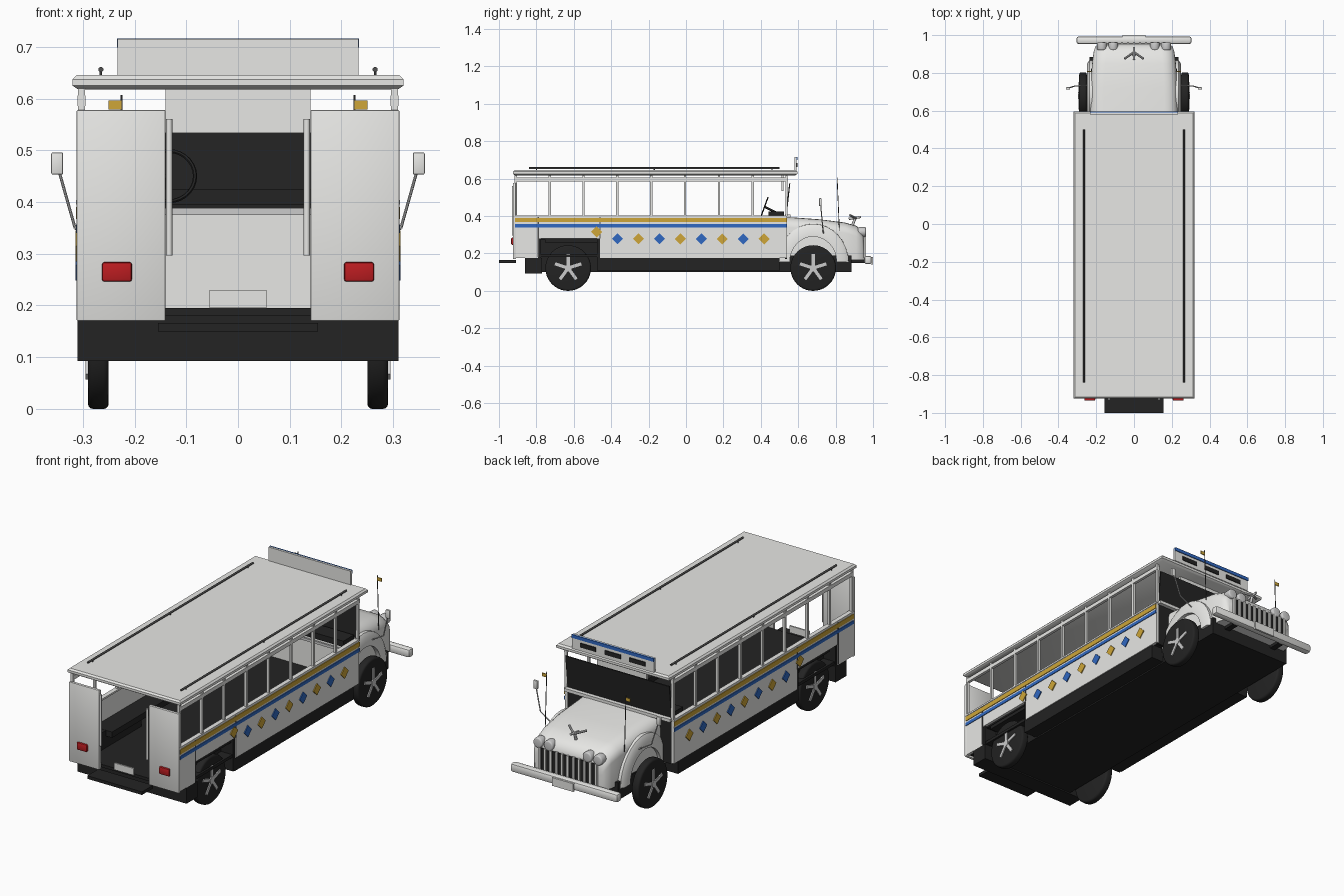
import bpy, bmesh, math
from mathutils import Vector, Matrix

cube = bpy.data.objects.get("Cube")
if cube:
    bpy.data.objects.remove(cube)


def material(name, r, g, b):
    m = bpy.data.materials.new(name)
    m.use_nodes = True
    m.diffuse_color = (r, g, b, 1)
    m.node_tree.nodes["Principled BSDF"].inputs["Base Color"].default_value = (r, g, b, 1)
    return m


WHITE = material("off_white", .8, .8, .78)
BLACK = material("black", .017, .017, .017)
GOLD = material("gold", .62, .38, .04)
BLUE = material("blue", .03, .14, .54)
RED = material("red", .5, .012, .015)
CHROME = material("chrome", .6, .6, .6)
DARK = material("dark_grey", .08, .08, .08)


def finish(name, bm, mat, smooth=False):
    bmesh.ops.recalc_face_normals(bm, faces=bm.faces)
    me = bpy.data.meshes.new(name)
    bm.to_mesh(me)
    bm.free()
    me.materials.append(mat)
    ob = bpy.data.objects.new(name, me)
    bpy.context.collection.objects.link(ob)
    if smooth:
        bpy.ops.object.select_all(action='DESELECT')
        ob.select_set(True)
        bpy.context.view_layer.objects.active = ob
        bpy.ops.object.shade_smooth_by_angle(angle=math.radians(40))
    return ob


def box(name, x, y, z, mat, bevel=0, rot=None):
    """Box from (min, max) ranges on each axis."""
    c = Vector([sum(r) / 2 for r in (x, y, z)])
    size = [abs(r[1] - r[0]) for r in (x, y, z)]
    bm = bmesh.new()
    bmesh.ops.create_cube(bm, size=1)
    bmesh.ops.scale(bm, vec=size, verts=bm.verts)
    if bevel:
        bmesh.ops.bevel(bm, geom=bm.edges[:], offset=bevel, segments=2, affect='EDGES', profile=.5)
    if rot:
        bmesh.ops.rotate(bm, matrix=rot, verts=bm.verts)
    bmesh.ops.translate(bm, vec=c, verts=bm.verts)
    return finish(name, bm, mat, bool(bevel))


def rod(name, a, b, r, mat, seg=12, bevel=0):
    a, b = Vector(a), Vector(b)
    bm = bmesh.new()
    bmesh.ops.create_cone(bm, cap_ends=True, segments=seg, radius1=r, radius2=r, depth=(b - a).length)
    if bevel:
        rims = [e for e in bm.edges if abs(e.verts[0].co.z - e.verts[1].co.z) < .001]
        bmesh.ops.bevel(bm, geom=rims, offset=bevel, segments=3, affect='EDGES', profile=.5)
    q = (b - a).to_track_quat('Z', 'Y').to_matrix().to_4x4()
    bmesh.ops.transform(bm, matrix=Matrix.Translation((a + b) / 2) @ q, verts=bm.verts)
    return finish(name, bm, mat, True)


def loft(name, rings, mat):
    bm = bmesh.new()
    loops = [[bm.verts.new(p) for p in ring] for ring in rings]
    n = len(loops[0])
    for a, b in zip(loops, loops[1:]):
        for i in range(n):
            bm.faces.new((a[i], a[(i + 1) % n], b[(i + 1) % n], b[i]))
    bm.faces.new(loops[0])
    bm.faces.new(loops[-1])
    return finish(name, bm, mat, True)


def sided(s, a, b):
    return (s * a, s * b)


# Chassis, floor and step
box("chassis", (-.235, .235), (-.86, .885), (.1, .19), BLACK)
box("rear_chassis_flaps", (-.31, .31), (-.86, -.77), (.093, .175), BLACK)
box("middle_skirt", (-.305, .305), (-.46, .5), (.107, .18), BLACK)
box("floor", (-.3, .3), (-.91, .53), (.18, .195), BLACK)
box("rear_step", (-.155, .155), (-1, -.91), (.15, .166), BLACK)
box("rear_plate", (-.055, .055), (-.925, -.917), (.195, .23), WHITE)

# Front bulkhead, windscreen and dashboard
box("bulkhead", (-.3, .3), (.528, .54), (.17, .4), BLACK)
box("inner_bulkhead", (-.29, .29), (.515, .528), (.195, .375), WHITE)
box("dashboard", (-.29, .29), (.44, .525), (.395, .425), BLACK)
box("dashboard_trim", (-.29, .29), (.43, .44), (.375, .388), CHROME)
box("windscreen", (-.295, .295), (.542, .548), (.4, .575), BLACK, rot=Matrix.Rotation(-.11, 3, 'X'))
box("screen_header", (-.14, .14), (.51, .522), (.533, .622), WHITE)
box("cowl", (-.3, .3), (.53, .56), (.392, .408), WHITE)

# Steering wheel
bpy.ops.mesh.primitive_torus_add(location=(-.135, .42, .45), rotation=(math.radians(70), 0, 0),
                                 major_radius=.052, minor_radius=.004, major_segments=28, minor_segments=6)
wheel = bpy.context.object
wheel.name = "steering_wheel"
wheel.data.materials.append(BLACK)
rod("steering_column", (-.135, .42, .45), (-.135, .5, .41), .006, BLACK)

# Roof with tapered rim
roof_rings = []
for grow, z in ((-.012, .617), (0, .625), (0, .637), (-.008, .645)):
    w, y0, y1 = .32 + grow, -.925 - grow, .595 + grow
    roof_rings.append([(-w, y0, z), (w, y0, z), (w, y1, z), (-w, y1, z)])
loft("roof", roof_rings, WHITE)

# Destination board above the windscreen
box("sign_board", (-.233, .233), (.58, .592), (.643, .715), WHITE)
box("sign_blue_band", (-.234, .234), (.59, .596), (.699, .716), BLUE)
for x in (-.14, 0, .14):
    box("sign_window", (x - .045, x + .045), (.59, .596), (.662, .684), BLACK)

posts = [-.91 + i * .181 for i in range(9)]
for s in (-1, 1):
    # Side walls, window rail and posts
    box("side_wall", sided(s, .295, .31), (-.46, .54), (.175, .4), WHITE)
    box("side_wall_over_wheel", sided(s, .295, .31), (-.79, -.46), (.28, .4), WHITE)
    box("rear_side_wall", sided(s, .295, .31), (-.92, -.79), (.175, .4), WHITE)
    box("window_sill", sided(s, .29, .313), (-.92, .54), (.395, .404), WHITE)
    box("window_rail", sided(s, .295, .31), (-.915, .545), (.586, .606), WHITE)
    for y in posts:
        box("window_post", sided(s, .296, .309), (y - .006, y + .006), (.4, .622), WHITE)
    for y, z in ((-.79, .18), (-.46, .28)):
        box("panel_seam", sided(s, .31, .312), (y - .003, y + .003), (z, .4), DARK)
    # Recess around the rear wheel
    box("wheel_recess_top", sided(s, .235, .296), (-.79, -.46), (.272, .284), BLACK)
    box("wheel_recess_back", sided(s, .225, .237), (-.79, -.46), (.1, .284), BLACK)
    box("wheel_recess_rear", sided(s, .235, .305), (-.795, -.775), (.11, .283), BLACK)
    box("wheel_recess_front", sided(s, .235, .305), (-.475, -.458), (.11, .283), BLACK)
    box("bench", sided(s, .19, .293), (-.75, .3), (.255, .285), BLACK)

    # Painted stripes and diamonds
    box("gold_stripe", sided(s, .309, .3135), (-.915, .54), (.367, .39), GOLD)
    box("blue_stripe", sided(s, .309, .3135), (-.915, .54), (.34, .357), BLUE)
    turn = Matrix.Rotation(math.pi / 4, 3, 'X')
    for i in range(9):
        y, z = (-.478 + i * .112, .278 if i else .315)
        box("diamond", sided(s, .309, .3145), (y - .021, y + .021), (z - .021, z + .021),
            BLUE if i % 2 else GOLD, rot=turn)

    # Rear panels, lamps and grab bars
    box("rear_panel", sided(s, .14, .312), (-.925, -.91), (.17, .578), WHITE, .003)
    box("tail_lamp", sided(s, .205, .263), (-.935, -.92), (.246, .284), RED, .005)
    rod("grab_bar", (s * .133, -.925, .297), (s * .133, -.925, .56), .006, WHITE)
    rod("roof_rail", (s * .265, -.84, .656), (s * .265, .5, .656), .005, DARK)
    for y in (-.8, -.17, .46):
        rod("rail_foot", (s * .265, y, .642), (s * .265, y, .656), .003, DARK, 6)

    # Wheels with five spokes
    for y in (-.63, .68):
        rod("tyre", (s * .25, y, .122), (s * .29, y, .122), .122, BLACK, 40, .01)
        rod("hub", (s * .28, y, .122), (s * .297, y, .122), .018, CHROME, 16)
        for k in range(5):
            a = k * math.tau / 5 + math.pi / 2
            d = Vector((0, math.cos(a), math.sin(a))) * .037
            c = Vector((s * .291, y, .122)) + d
            box("wheel_spoke", (c.x - .004, c.x + .004), (c.y - .037, c.y + .037),
                (c.z - .0085, c.z + .0085), CHROME, rot=Matrix.Rotation(a, 3, 'X'))

    # Front fender arch
    rings = []
    for i in range(17):
        a = math.pi * i / 16
        c, t = math.cos(a), math.sin(a)
        rings.append([(s * x, .68 + r * c, .155 + r * t * 1.08)
                      for x, r in ((.18, .125), (.248, .125), (.248, .17), (.236, .188), (.18, .19))])
    loft("front_fender", rings, WHITE)

    # Mirrors, aerials with pennants and headlamps
    rod("mirror_arm", (s * .24, .735, .305), (s * .315, .73, .35), .003, CHROME, 8)
    rod("mirror_stem", (s * .315, .73, .35), (s * .346, .72, .46), .003, CHROME, 8)
    box("mirror", sided(s, .338, .361), (.712, .724), (.453, .496), WHITE, .003)
    rod("aerial", (s * .225, .82, .32), (s * .225, .808, .607), .002, DARK, 6)
    box("pennant", sided(s, .225, .25), (.806, .81), (.579, .596), GOLD)
    for x in (.11, .17):
        rod("headlamp", (s * x, .92, .315), (s * x, .962, .315), .026, CHROME, 20, .007)

# Hood lofted front to back with rounded shoulders
hood = []
for y, w, top in ((.54, .232, .395), (.72, .23, .382), (.85, .222, .365), (.91, .214, .348),
                  (.94, .204, .325), (.952, .19, .295)):
    ring = [(-w, y, .165)]
    for side, start in ((-1, math.pi), (1, math.pi / 2)):
        for k in range(6):
            a = start - k * math.pi / 10
            ring.append((side * (w - .07) + .07 * math.cos(a), y, top - .055 + .055 * math.sin(a)))
    hood.append(ring + [(w, y, .165)])
loft("hood", hood, WHITE)

# Grille, ornament and bumper
box("grille", (-.165, .165), (.945, .956), (.18, .292), BLACK)
for i in range(11):
    x = -.16 + i * .032
    box("grille_bar", (x - .006, x + .006), (.95, .963), (.178, .295), WHITE)
rod("ornament_stem", (0, .89, .35), (0, .905, .39), .007, CHROME)
rod("ornament_body", (0, .87, .385), (0, .935, .395), .006, CHROME)
for s in (-1, 1):
    rod("ornament_wing", (0, .91, .388), (s * .05, .875, .405), .006, CHROME, 8)
    box("bumper_bracket", sided(s, .13, .16), (.87, .965), (.15, .175), BLACK)
box("bumper", (-.305, .305), (.953, .993), (.143, .187), WHITE, .012)
box("front_plate", (-.06, .06), (.99, 1), (.14, .182), WHITE)
